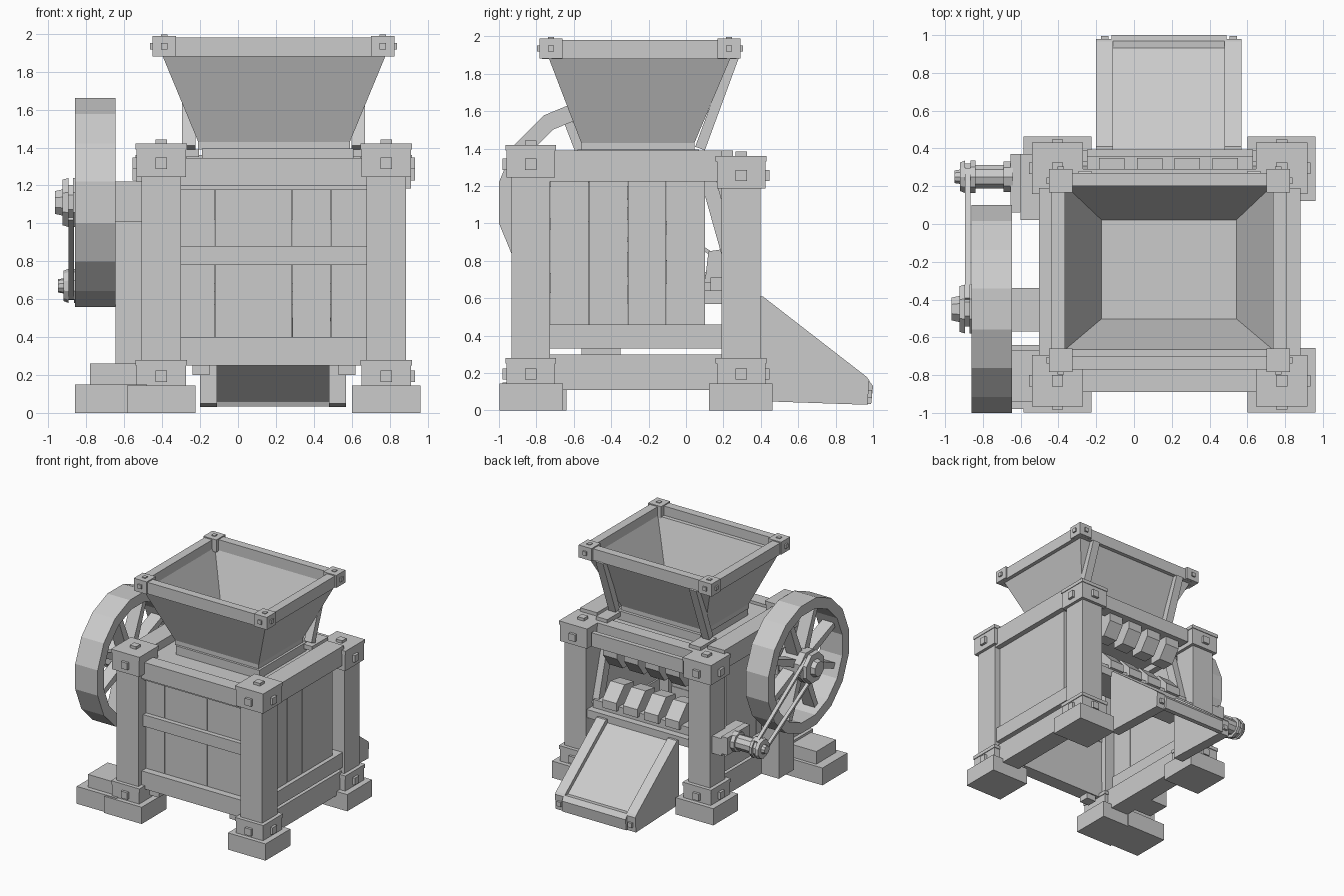
import bpy, bmesh, math

old = bpy.data.objects.get("Cube")
if old:
    bpy.data.objects.remove(old)

grey = bpy.data.materials.new("plain grey")
grey.use_nodes = True
grey.diffuse_color = (0.6, 0.6, 0.6, 1)
grey.node_tree.nodes["Principled BSDF"].inputs["Base Color"].default_value = (0.6, 0.6, 0.6, 1)

MID = 0.19                      # centre of the frame in x
POST_X = (-0.405, 0.782)
FRONT_Y, BACK_Y = -0.83, 0.295


def loft(name, rings, closed=False):
    """Skin matching rings of points; cap the ends or close the loop."""
    bm = bmesh.new()
    rows = [[bm.verts.new(p) for p in ring] for ring in rings]
    pairs = list(zip(rows, rows[1:]))
    if closed:
        pairs.append((rows[-1], rows[0]))
    else:
        bm.faces.new(rows[0])
        bm.faces.new(rows[-1])
    for a, b in pairs:
        for i in range(len(a)):
            j = (i + 1) % len(a)
            bm.faces.new((a[i], a[j], b[j], b[i]))
    bmesh.ops.recalc_face_normals(bm, faces=bm.faces)
    mesh = bpy.data.meshes.new(name)
    bm.to_mesh(mesh)
    bm.free()
    mesh.materials.append(grey)
    ob = bpy.data.objects.new(name, mesh)
    bpy.context.collection.objects.link(ob)
    return ob


def rect(x0, x1, y0, y1, z):
    return [(x0, y0, z), (x1, y0, z), (x1, y1, z), (x0, y1, z)]


def box(name, x0, x1, y0, y1, z0, z1):
    return loft(name, [rect(x0, x1, y0, y1, z0), rect(x0, x1, y0, y1, z1)])


def block(name, c, h):
    return box(name, *[v for a, b in zip(c, h) for v in (a - b, a + b)])


def side_prism(name, x0, x1, profile):
    """Extrude a (y, z) profile along x."""
    return loft(name, [[(x, y, z) for y, z in profile] for x in (x0, x1)])


def strip(name, x0, x1, a, b, w, w2=None):
    """Bar in the yz plane from a to b, w wide at a and w2 at b."""
    w2 = w2 or w
    dy, dz = b[0] - a[0], b[1] - a[1]
    d = math.hypot(dy, dz)
    ny, nz = -dz / d / 2, dy / d / 2
    return side_prism(name, x0, x1, [(a[0] + ny * w, a[1] + nz * w), (b[0] + ny * w2, b[1] + nz * w2),
                                     (b[0] - ny * w2, b[1] - nz * w2), (a[0] - ny * w, a[1] - nz * w)])


def turned(name, profile, n, c, closed=False):
    """Revolve an (x, radius) profile about an axis along x through c = (y, z)."""
    rings = []
    for x, r in profile:
        angles = [2 * math.pi * (i + 0.5) / n for i in range(n)]
        rings.append([(x, c[0] + r * math.cos(t), c[1] + r * math.sin(t)) for t in angles])
    return loft(name, rings, closed)


def mirrored_x(name, x0, x1, *rest):
    """Box on both sides of the frame."""
    box(name + "_left", x0, x1, *rest)
    box(name + "_right", 2 * MID - x1, 2 * MID - x0, *rest)


# Corner posts with feet, collars, caps and bolts
for px, xn in zip(POST_X, ("right", "left")):
    sx = 1 if px > MID else -1
    for py, top, yn in ((FRONT_Y, 1.42, "front"), (BACK_Y, 1.36, "back")):
        tag = f"_{yn}_{xn}"
        sy = 1 if py > 0 else -1
        block("foot" + tag, (px, py - sy * 0.003, 0.0725), (0.18, 0.17, 0.0725))
        block("post" + tag, (px, py, top / 2 + 0.05), (0.104, 0.104, top / 2 - 0.06))
        for part, z0, z1 in (("collar", 0.14, 0.28), ("cap", top - 0.175, top)):
            block(part + tag, (px, py, (z0 + z1 - 0.03) / 2), (0.13, 0.13, (z1 - z0 - 0.03) / 2))
            block(part + "_plate" + tag, (px, py, z1 - 0.015), (0.136, 0.136, 0.015))
            zb = (z0 + z1) / 2 - 0.016
            block(part + "_bolt_x" + tag, (px + sx * 0.13, py, zb), (0.022, 0.03, 0.03))
            block(part + "_bolt_y" + tag, (px, py + sy * 0.13, zb), (0.03, 0.022, 0.03))
        block("top_bolt" + tag, (px, py, top + 0.005), (0.03, 0.03, 0.018))

# Front wall of upright boards and rails
for i in range(5):
    x = -0.325 + i * 0.204
    box(f"front_board_{i}", x, x + 0.202, -0.83, -0.775, 0.3, 1.25)
for part, y, z0, z1 in (("top", -0.89, 1.2, 1.345), ("ledge", -0.86, 1.175, 1.2),
                        ("middle", -0.87, 0.78, 0.88), ("bottom", -0.89, 0.25, 0.4)):
    box(f"front_{part}_rail", -0.3, 0.68, y, -0.77, z0, z1)
mirrored_x("front_rail_bracket", 0.53, 0.62, -0.87, -0.78, 0.2, 0.27)

# Side walls
for i in range(4):
    y = -0.725 + i * 0.207
    mirrored_x(f"side_board_{i}", 0.775, 0.835, y, y + 0.205, 0.4, 1.25)
mirrored_x("side_top_rail", 0.72, 0.882, -0.74, 0.19, 1.225, 1.39)
mirrored_x("side_bottom_rail", 0.76, 0.87, -0.74, 0.2, 0.33, 0.46)
mirrored_x("side_ground_beam", 0.69, 0.86, -0.74, 0.2, 0.11, 0.3)
box("deck", -0.35, 0.73, -0.77, 0.2, 1.28, 1.32)

# Back opening: rails, jaw teeth and slanted jaw bars
box("back_top_rail", -0.3, 0.68, 0.18, 0.29, 1.23, 1.36)
box("back_outer_rail", -0.25, 0.63, 0.355, 0.395, 1.2, 1.32)
box("back_rail_web", -0.25, 0.63, 0.28, 0.36, 1.2, 1.25)
box("jaw_beam", -0.3, 0.68, 0.1, 0.39, 0.57, 0.64)
box("jaw_beam_step", -0.28, 0.66, 0.13, 0.33, 0.64, 0.71)
for i in range(4):
    x = -0.185 + i * 0.2
    side_prism(f"upper_tooth_{i}", x, x + 0.135,
               [(0.16, 1.27), (0.35, 1.27), (0.35, 1.13), (0.27, 1.02), (0.16, 1.02)])
    side_prism(f"lower_tooth_{i}", x, x + 0.135,
               [(0.1, 0.68), (0.36, 0.68), (0.36, 0.75), (0.25, 0.87), (0.12, 0.85)])
for n, x in (("right", -0.3), ("left", 0.62)):
    strip("jaw_bar_" + n, x, x + 0.06, (0.12, 1.23), (0.28, 0.66), 0.08)

# Discharge chute
profile = [(0.38, 0.61), (0.41, 0.61), (0.965, 0.18), (0.98, 0.16), (0.97, 0.03), (0.38, 0.05)]
side_prism("chute_side_right", -0.2, -0.11, profile)
side_prism("chute_side_left", 0.48, 0.57, profile)
side_prism("chute_floor", -0.12, 0.49, [(0.36, 0.6), (0.96, 0.145), (0.96, 0.06), (0.92, 0.06), (0.36, 0.5)])
side_prism("chute_lip", -0.12, 0.49, [(0.9, 0.165), (0.97, 0.17), (1.0, 0.13), (0.99, 0.035), (0.95, 0.035)])
for n, x in (("right", -0.155), ("left", 0.525)):
    block("chute_bolt_" + n, (x, 0.98, 0.09), (0.02, 0.014, 0.02))

# Hopper: open funnel, floor, neck, rim and corner blocks
loft("hopper_funnel", [rect(-0.21, 0.59, -0.56, 0.045, 1.43), rect(-0.405, 0.785, -0.74, 0.245, 1.9),
                       rect(-0.365, 0.735, -0.665, 0.205, 1.9), rect(-0.17, 0.54, -0.5, 0.02, 1.45)], closed=True)
box("hopper_floor", -0.2, 0.58, -0.55, 0.03, 1.43, 1.455)
box("hopper_neck", -0.19, 0.61, -0.58, 0.07, 1.32, 1.395)
box("hopper_neck_top", -0.21, 0.59, -0.56, 0.045, 1.39, 1.435)
for n, y in (("front", -0.77), ("back", 0.2)):
    box("hopper_rim_" + n, -0.4, 0.78, y, y + 0.07, 1.88, 1.98)
for n, x in (("right", -0.44), ("left", 0.735)):
    box("hopper_rim_" + n, x, x + 0.075, -0.72, 0.22, 1.88, 1.98)
for x in (-0.388, 0.763):
    for y in (-0.722, 0.23):
        block("rim_corner", (x, y, 1.935), (0.062, 0.062, 0.054))
        block("rim_bolt_x", (x + math.copysign(0.065, x), y, 1.935), (0.01, 0.017, 0.017))
        block("rim_bolt_y", (x, y + math.copysign(0.065, y), 1.935), (0.017, 0.01, 0.017))
        block("rim_bolt_top", (x, y, 1.99), (0.017, 0.017, 0.006))
for n, x in (("right", -0.295), ("left", 0.6)):
    strip("hopper_strut_" + n, x, x + 0.07, (0.075, 1.4), (0.255, 1.89), 0.055)
    box("strut_pad_" + n, x - 0.02, x + 0.09, 0.03, 0.25, 1.35, 1.39)

# Flywheel on its axle support
HUB, PULLEY = (-0.45, 1.11), (0.25, 0.67)
box("outer_foot", -0.86, -0.48, -0.98, -0.64, 0, 0.15)
box("outer_foot_step", -0.78, -0.5, -0.94, -0.67, 0.15, 0.26)
box("axle_post", -0.645, -0.48, -0.56, -0.35, 0.11, 1.01)
box("axle_box", -0.645, -0.4, -0.57, -0.34, 1.01, 1.22)
turned("flywheel_rim", [(-0.86, 0.561), (-0.645, 0.561), (-0.645, 0.47), (-0.86, 0.47)], 16, HUB, closed=True)
turned("flywheel_hub", [(-0.64, 0.08), (-0.66, 0.13), (-0.87, 0.14), (-0.87, 0.1), (-0.895, 0.1),
                        (-0.895, 0.14), (-0.925, 0.13), (-0.925, 0.075), (-0.965, 0.065)], 8, HUB)
for i in range(8):
    t = math.pi * (i / 4 + 0.125)
    c, s = math.cos(t), math.sin(t)
    strip(f"spoke_{i}", -0.81, -0.7, (HUB[0] + 0.1 * c, HUB[1] + 0.1 * s),
          (HUB[0] + 0.49 * c, HUB[1] + 0.49 * s), 0.065, 0.045)

# Drive pulley, bracket and belt
box("pulley_bracket", -0.6, -0.49, 0.02, 0.37, 0.57, 0.72)
box("pulley_mount", -0.655, -0.6, 0.06, 0.37, 0.59, 0.74)
turned("pulley", [(-0.64, 0.085), (-0.69, 0.085), (-0.69, 0.065), (-0.84, 0.065), (-0.84, 0.09), (-0.865, 0.09),
                  (-0.865, 0.075), (-0.895, 0.075), (-0.895, 0.09), (-0.92, 0.08), (-0.92, 0.04), (-0.95, 0.035)],
       10, PULLEY)
for side, n in ((1, "upper"), (-1, "lower")):
    # Offset each run square to the line between the two centres
    oy, oz = 0.53 * side, 0.85 * side
    strip("belt_" + n, -0.895, -0.865, (HUB[0] + 0.1 * oy, HUB[1] + 0.1 * oz),
          (PULLEY[0] + 0.075 * oy, PULLEY[1] + 0.075 * oz), 0.02)
